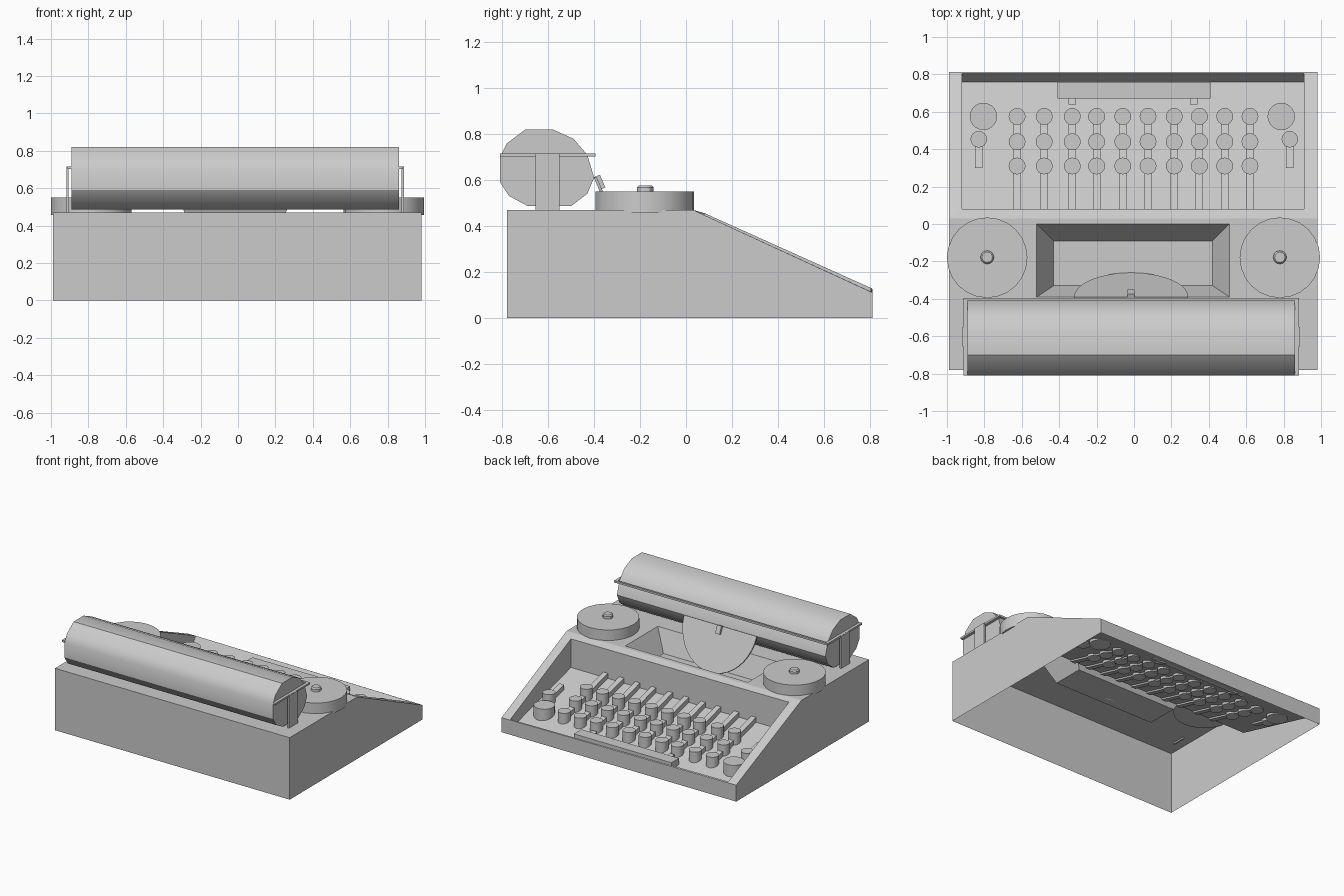
import bpy, bmesh, math
from mathutils import Matrix, Vector

if "Cube" in bpy.data.objects:
    bpy.data.objects.remove(bpy.data.objects["Cube"])


def finish(bm, name, smooth=None):
    bmesh.ops.remove_doubles(bm, verts=bm.verts, dist=1e-5)
    bmesh.ops.recalc_face_normals(bm, faces=bm.faces)
    me = bpy.data.meshes.new(name)
    bm.to_mesh(me)
    bm.free()
    ob = bpy.data.objects.new(name, me)
    bpy.context.collection.objects.link(ob)
    if smooth:
        bpy.context.view_layer.objects.active = ob
        ob.select_set(True)
        bpy.ops.object.shade_smooth_by_angle(angle=math.radians(smooth))
        ob.select_set(False)
    return ob


def face(bm, pts):
    return bm.faces.new([bm.verts.new(p) for p in pts])


def ring(bm, a, b):
    n = len(a)
    for i in range(n):
        j = (i + 1) % n
        face(bm, [a[i], a[j], b[j], b[i]])


def rect(x0, x1, y0, y1, z):
    return [(x0, y0, z), (x1, y0, z), (x1, y1, z), (x0, y1, z)]


def add_box(bm, lo, hi, rot=None):
    lo, hi = Vector(lo), Vector(hi)
    m = Matrix.Translation((lo + hi) / 2)
    if rot:
        m = m @ Matrix.Rotation(rot, 4, 'X')
    bmesh.ops.create_cube(bm, size=1, matrix=m @ Matrix.Diagonal((*(hi - lo), 1)))


def add_disc(bm, x, y, z0, z1, r, n, r2=None):
    bmesh.ops.create_cone(bm, cap_ends=True, segments=n, radius1=r, radius2=r2 or r,
                          depth=z1 - z0, matrix=Matrix.Translation((x, y, (z0 + z1) / 2)))


def extrude_x(bm, prof, x0, x1):
    a = [(x0, y, z) for y, z in prof]
    b = [(x1, y, z) for y, z in prof]
    face(bm, a)
    face(bm, b)
    ring(bm, a, b)


# keyboard floor height along the sloped well, and height of the key tops
def floor_z(y):
    return 0.23 - (y - 0.08) * 0.265


def key_z(y):
    return 0.322 - (y - 0.08) * 0.31


# case: open-bottomed shell with type well and keyboard well
L, R, B, C, F, T = -0.99, 0.98, -0.78, 0.03, 0.812, 0.47
FL, FR = 0.125, 0.11
bm = bmesh.new()
top = rect(L, R, B, C, T)
hole = rect(-0.52, 0.51, -0.39, 0.0, T)
well = rect(-0.43, 0.42, -0.33, -0.09, 0.31)
ring(bm, top, hole)
ring(bm, hole, well)
face(bm, well)
slope = [(L, C, T), (R, C, T), (R, F, FR), (L, F, FL)]
rim = [(-0.92, 0.08, 0.456), (0.91, 0.08, 0.447), (0.91, 0.805, 0.114), (-0.92, 0.805, 0.13)]
bed = [(x, y, floor_z(y)) for x, y in ((-0.92, 0.08), (0.91, 0.08), (0.91, 0.76), (-0.92, 0.76))]
ring(bm, slope, rim)
ring(bm, rim, bed)
face(bm, bed)
for x, f in ((L, FL), (R, FR)):
    face(bm, [(x, B, 0), (x, B, T), (x, C, T), (x, F, f), (x, F, 0)])
face(bm, [(L, B, 0), (R, B, 0), (R, B, T), (L, B, T)])
face(bm, [(L, F, 0), (R, F, 0), (R, F, FR), (L, F, FL)])
finish(bm, "case")

# keys reach down through the floor
keys = bmesh.new()
stems = bmesh.new()


def add_key(x, y, r, n=16):
    add_disc(keys, x, y, floor_z(y) - 0.02, key_z(y), r, n)


def add_stem(x, y0, y1, w=0.02):
    lo, hi = -0.012, 0.038
    extrude_x(stems, [(y0, floor_z(y0) + lo), (y1, floor_z(y1) + lo),
                      (y1, floor_z(y1) + hi), (y0, floor_z(y0) + hi)], x - w, x + w)


for x in (-0.625, -0.48, -0.33, -0.2, -0.06, 0.075, 0.215, 0.35, 0.485, 0.62):
    for y in (0.575, 0.44, 0.31):
        add_key(x, y, 0.045)
    add_stem(x, 0.08, 0.575)
for x in (-0.83, 0.833):
    add_key(x, 0.453, 0.044)
    add_stem(x, 0.3, 0.45)
for x in (-0.805, 0.787):
    add_key(x, 0.575, 0.073, 20)
for x in (-0.33, 0.32):
    add_stem(x, 0.64, 0.70)
finish(keys, "keys", 30)
finish(stems, "key_levers")

# space bar
bm = bmesh.new()
add_box(bm, (-0.41, 0.67, 0.065), (0.41, 0.76, 0.12))
finish(bm, "space_bar")

# ribbon spools
for side, x in (("left", -0.785), ("right", 0.78)):
    bm = bmesh.new()
    add_disc(bm, x, -0.18, 0.457, 0.55, 0.215, 24)
    add_disc(bm, x, -0.178, 0.55, 0.568, 0.036, 12)
    add_disc(bm, x, -0.178, 0.568, 0.577, 0.036, 12, 0.028)
    finish(bm, side + "_spool", 30)

# platen roller
prof = [(-0.70, 0.82), (-0.58, 0.82), (-0.49, 0.78), (-0.43, 0.71), (-0.40, 0.61), (-0.43, 0.54),
        (-0.50, 0.487), (-0.69, 0.487), (-0.77, 0.53), (-0.81, 0.59), (-0.81, 0.70), (-0.78, 0.76)]
bm = bmesh.new()
extrude_x(bm, prof, -0.89, 0.86)
finish(bm, "platen", 32)

# carriage frame: posts, side rails and front rail
bm = bmesh.new()
for x, s in ((-0.90, -1), (0.87, 1)):
    a, b = sorted((x + s * 0.005, x + s * 0.018))
    add_box(bm, (a, -0.655, 0.46), (b, -0.55, 0.715))
    add_box(bm, (x - 0.011, -0.81, 0.702), (x + 0.011, -0.395, 0.716))
add_box(bm, (-0.911, -0.41, 0.702), (0.881, -0.395, 0.716))
finish(bm, "carriage_frame")

# half-round type basket leaning against the platen
bm = bmesh.new()
up, base = Vector((0, 0.13, -0.305)), Vector((-0.015, -0.39, 0.615))
thick = Vector((0, 0.011, 0.005))
n = 20
arc = [base + Vector((0.305 * math.cos(math.pi * i / n), 0, 0)) + up * math.sin(math.pi * i / n)
       for i in range(n + 1)]
back = [p - thick for p in arc]
face(bm, arc)
face(bm, back)
ring(bm, arc, back)
finish(bm, "type_basket")

# type guide standing proud of the basket
bm = bmesh.new()
add_box(bm, (-0.035, -0.39, 0.56), (0.002, -0.362, 0.62), math.atan2(0.13, 0.305))
finish(bm, "type_guide")
